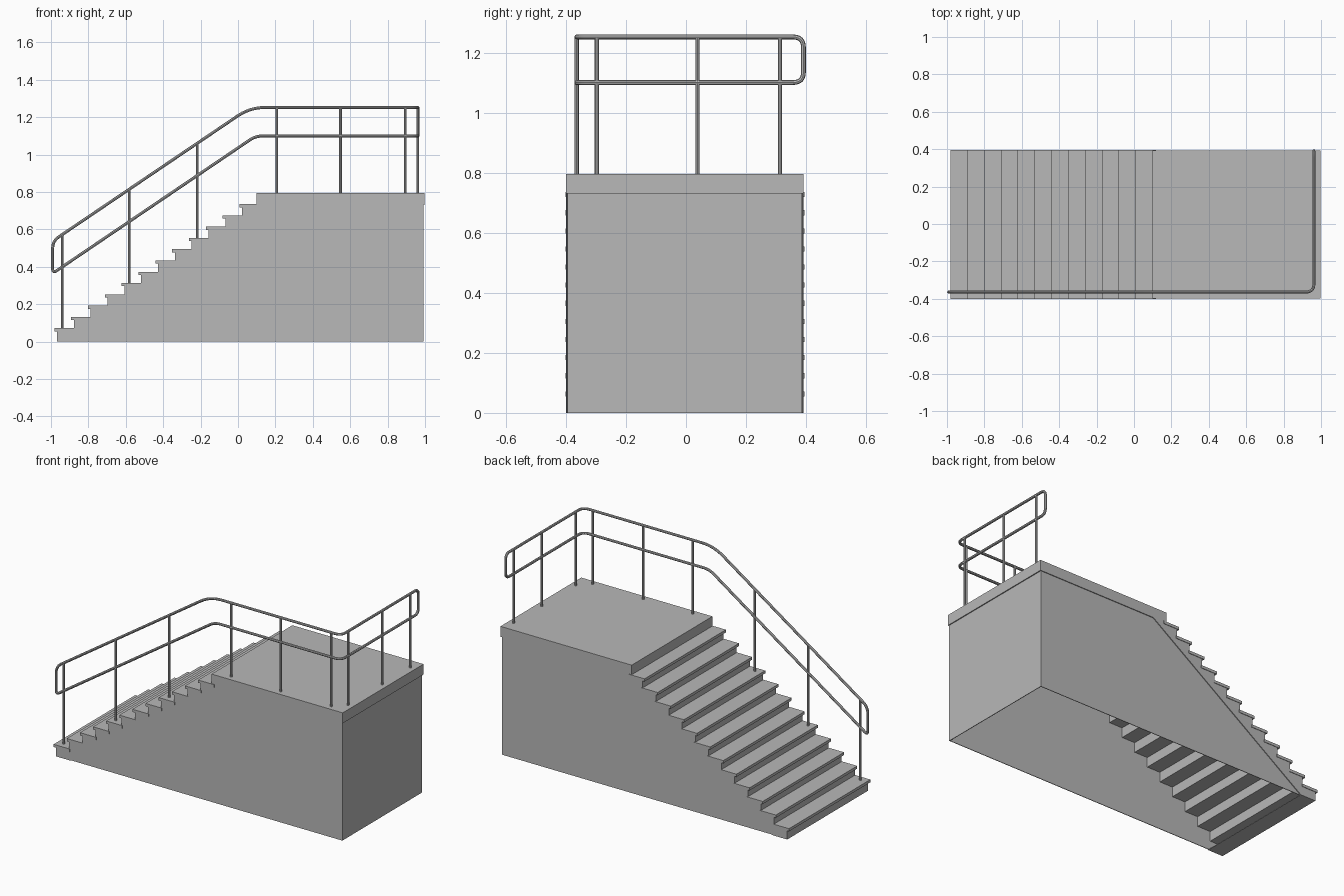
import bpy
import bmesh
from mathutils import Vector

cube = bpy.data.objects.get("Cube")
if cube:
    bpy.data.objects.remove(cube, do_unlink=True)

grey = bpy.data.materials.new("light_grey")
grey.use_nodes = True
grey.diffuse_color = (0.48, 0.48, 0.48, 1)
grey.node_tree.nodes["Principled BSDF"].inputs["Base Color"].default_value = (0.48, 0.48, 0.48, 1)


def finish(name, bm):
    bmesh.ops.recalc_face_normals(bm, faces=bm.faces)
    mesh = bpy.data.meshes.new(name)
    bm.to_mesh(mesh)
    bm.free()
    mesh.materials.append(grey)
    obj = bpy.data.objects.new(name, mesh)
    bpy.context.collection.objects.link(obj)
    return obj


def plate(name, outline, y0, y1):
    """Extrude an x-z outline from y0 to y1."""
    bm = bmesh.new()
    face = bm.faces.new([bm.verts.new((x, y0, z)) for x, z in outline])
    new = bmesh.ops.extrude_face_region(bm, geom=[face])["geom"]
    verts = [v for v in new if isinstance(v, bmesh.types.BMVert)]
    bmesh.ops.translate(bm, verts=verts, vec=(0, y1 - y0, 0))
    return finish(name, bm)


def box(name, x0, x1, y0, y1, z0, z1):
    return plate(name, [(x0, z0), (x1, z0), (x1, z1), (x0, z1)], y0, y1)


def tube(name, points, radius, cyclic=False):
    """Round tube along a path, turned into a smooth mesh."""
    curve = bpy.data.curves.new(name, "CURVE")
    curve.dimensions = "3D"
    curve.bevel_depth = radius
    curve.bevel_resolution = 2
    curve.use_fill_caps = not cyclic
    spline = curve.splines.new("POLY")
    spline.points.add(len(points) - 1)
    for p, co in zip(spline.points, points):
        p.co = (*co, 1)
    spline.use_cyclic_u = cyclic
    curve.materials.append(grey)
    obj = bpy.data.objects.new(name, curve)
    bpy.context.collection.objects.link(obj)
    bpy.ops.object.select_all(action="DESELECT")
    obj.select_set(True)
    bpy.context.view_layer.objects.active = obj
    bpy.ops.object.convert(target="MESH")
    bpy.ops.object.shade_smooth_by_angle()


def rounded(corners, steps=6):
    """Round every corner of a closed path; each corner is (x, y, z, trim)."""
    path = []
    for i, c in enumerate(corners):
        p = Vector(c[:3])
        prev = Vector(corners[i - 1][:3])
        nxt = Vector(corners[(i + 1) % len(corners)][:3])
        a = p + (prev - p).normalized() * c[3]
        b = p + (nxt - p).normalized() * c[3]
        for k in range(steps + 1):
            t = k / steps
            path.append(a * (1 - t) ** 2 + p * 2 * t * (1 - t) + b * t * t)
    return path


# Stair layout
STEPS, RUN, RISE = 12, 0.09, 0.0603
NOSE, FIRST_TOP, THICK, OVERHANG = -0.982, 0.072, 0.017, 0.014
BACK, FRONT = 0.392, -0.399
TOP, SLAB = 0.795, 0.73
LAND = NOSE + STEPS * RUN
SLOPE_FOOT, SLOPE_HEAD = -0.865, 0.19


def nose(i):
    return NOSE + i * RUN


def top(i):
    return FIRST_TOP + i * RISE


# Treads and risers
for i in range(STEPS):
    riser = nose(i) + OVERHANG
    low = top(i - 1) - THICK if i else 0
    end = min(nose(i + 1) + OVERHANG + 0.006, nose(i + 1) + 0.02)
    box(f"tread_{i + 1}", nose(i), end, FRONT - 0.003, BACK + 0.003, top(i) - THICK, top(i))
    box(f"riser_{i + 1}", riser, riser + 0.006, FRONT + 0.002, BACK - 0.002, low, top(i) - 0.005)
box("bottom_step_base", NOSE + OVERHANG, SLOPE_FOOT, FRONT + 0.002, BACK - 0.002, 0, 0.004)

# Sawtooth side stringers
saw = [(NOSE + OVERHANG, 0)]
for i in range(STEPS):
    level = top(i) - THICK / 2
    saw += [(nose(i) + OVERHANG, level), (nose(i + 1) + OVERHANG, level)]
saw += [(LAND + OVERHANG, SLAB), (SLOPE_HEAD, SLAB), (SLOPE_FOOT, 0)]
plate("stringer_front", saw, FRONT, FRONT + 0.009)
plate("stringer_back", saw, BACK - 0.009, BACK)

# Landing slab and the walls below, open underneath
box("landing", LAND, 0.997, FRONT, BACK, SLAB, TOP)
wall = [(SLOPE_FOOT, 0), (0.991, 0), (0.991, SLAB), (SLOPE_HEAD, SLAB)]
plate("wall_front", wall, FRONT + 0.005, FRONT + 0.009)
plate("wall_back", wall, BACK - 0.009, BACK - 0.005)
box("wall_end", 0.987, 0.991, FRONT + 0.007, BACK - 0.007, 0, SLAB)

# Handrail: one closed loop of upper and lower rail
RY, RX, UP, MID = -0.364, 0.962, 1.252, 1.1
tube("handrail", rounded([
    (-0.991, RY, 0.538, 0.04), (0.065, RY, UP, 0.08),
    (RX, RY, UP, 0.045), (RX, 0.391, UP, 0.035),
    (RX, 0.391, MID, 0.035), (RX, RY, MID, 0.045),
    (0.095, RY, MID, 0.04), (-0.991, RY, 0.365, 0.025)]), 0.008, True)

# Posts on the stairs, along the landing front and along its end
for n, (x, step) in enumerate([(-0.94, 0), (-0.582, 4), (-0.217, 8)]):
    tube(f"stair_post_{n + 1}", [(x, RY, top(step) - 0.005), (x, RY, 0.572 + 0.676 * (x + 0.94))], 0.007)
for n, x in enumerate((0.208, 0.548, 0.895)):
    tube(f"landing_post_{n + 1}", [(x, RY, TOP - 0.005), (x, RY, UP)], 0.007)
for n, y in enumerate((-0.297, 0.038, 0.313)):
    tube(f"end_post_{n + 1}", [(RX, y, TOP - 0.005), (RX, y, UP)], 0.007)
